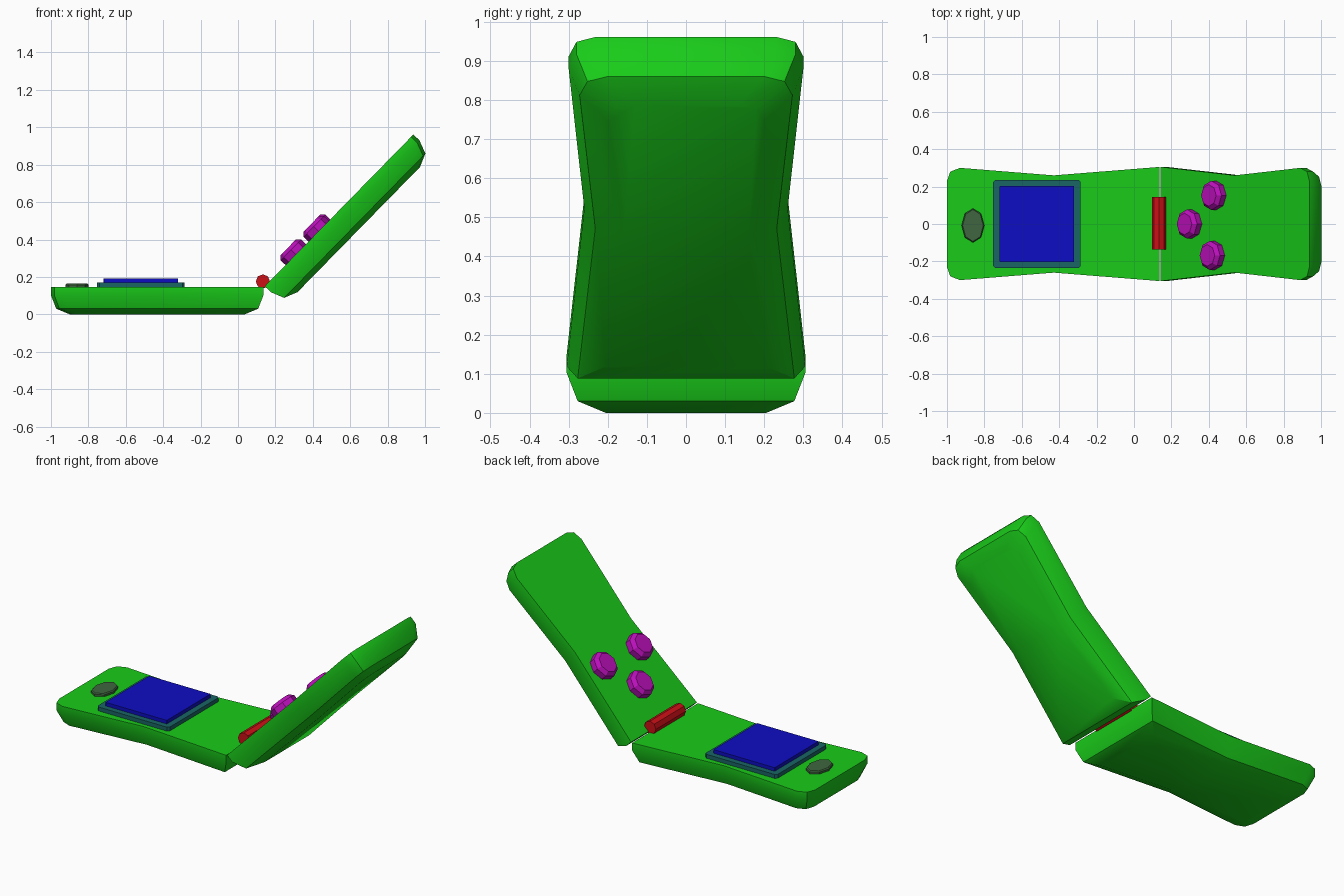
import bpy, bmesh
from math import radians, pi, cos, sin
from mathutils import Matrix

if "Cube" in bpy.data.objects:
    bpy.data.objects.remove(bpy.data.objects["Cube"])

LENGTH = 1.136
base_frame = Matrix.Translation((0.136, 0, 0.147)) @ Matrix.Rotation(pi, 4, 'Z')
lid_frame = Matrix.Translation((0.143, 0, 0.150)) @ Matrix.Rotation(radians(-45.6), 4, 'Y')


def material(name, rgb):
    m = bpy.data.materials.new(name)
    m.diffuse_color = (*rgb, 1)
    m.use_nodes = True
    m.node_tree.nodes["Principled BSDF"].inputs["Base Color"].default_value = m.diffuse_color
    return m


green = material("green_plastic", (0.01, 0.6, 0.01))
teal = material("teal_frame", (0.01, 0.13, 0.13))
blue = material("blue_glass", (0.004, 0.004, 0.55))
red = material("red_hinge", (0.6, 0.005, 0.008))
magenta = material("magenta_buttons", (0.5, 0.005, 0.5))
dark = material("dark_speaker", (0.05, 0.13, 0.05))


def loft(name, rings, mat, frame=Matrix(), smooth=False):
    """Skin a stack of equal-length closed rings and cap both ends."""
    bm = bmesh.new()
    loops = [[bm.verts.new(p) for p in ring] for ring in rings]
    n = len(loops[0])
    for a, b in zip(loops, loops[1:]):
        for i in range(n):
            j = (i + 1) % n
            bm.faces.new((a[i], a[j], b[j], b[i]))
    bm.faces.new(loops[0])
    bm.faces.new(loops[-1])
    bmesh.ops.recalc_face_normals(bm, faces=bm.faces)
    me = bpy.data.meshes.new(name)
    bm.to_mesh(me)
    bm.free()
    ob = bpy.data.objects.new(name, me)
    bpy.context.collection.objects.link(ob)
    ob.matrix_world = frame
    me.materials.append(mat)
    if smooth:
        bpy.ops.object.select_all(action='DESELECT')
        ob.select_set(True)
        bpy.context.view_layer.objects.active = ob
        bpy.ops.object.shade_smooth_by_angle(angle=radians(30))
    return ob


def shell(name, frame):
    """Waisted half shell: square at the hinge, chamfered at the far end."""
    side = [(0, 0.305), (0.565, 0.26), (LENGTH - 0.07, 0.30),
            (LENGTH - 0.018, 0.28), (LENGTH, 0.23)]
    outline = side + [(x, -y) for x, y in reversed(side)]

    def ring(z, inset):
        k = (LENGTH - 2 * inset) / LENGTH
        return [(inset + x * k, y - inset * (1 if y > 0 else -1), z) for x, y in outline]
    return loft(name, [ring(0, 0), ring(-0.045, 0), ring(-0.117, 0.028),
                       ring(-0.147, 0.1)], green, frame, True)


def button(name, x, y, rx, ry, height, bevel, mat, frame):
    """Octagonal button with a chamfered top."""
    def ring(z, inset):
        angles = [i * pi / 4 for i in range(8)]
        return [(x + (rx - inset) * cos(a), y + (ry - inset) * sin(a), z) for a in angles]
    loft(name, [ring(-0.01, 0), ring(height - bevel, 0), ring(height, bevel)], mat, frame)


def plate(name, x0, x1, h, z0, z1, c, mat):
    """Rectangular plate with clipped corners."""
    out = [(x0 + c, -h), (x1 - c, -h), (x1, -h + c), (x1, h - c),
           (x1 - c, h), (x0 + c, h), (x0, h - c), (x0, -h + c)]
    loft(name, [[(x, y, z) for x, y in out] for z in (z0, z1)], mat)


# Two halves of the case
shell("base_shell", base_frame)
shell("lid_shell", lid_frame)

# Screen with its surround
plate("screen_frame", -0.753, -0.285, 0.236, 0.14, 0.170, 0.012, teal)
plate("screen", -0.718, -0.320, 0.203, 0.16, 0.191, 0.002, blue)

# Speaker disc near the far end of the base
button("speaker", 0.997, 0.008, 0.061, 0.091, 0.017, 0.006, dark, base_frame)

# Three lid buttons
for i, (u, v) in enumerate([(0.237, 0.0), (0.423, 0.153), (0.412, -0.168)]):
    button(f"button_{i + 1}", u, v, 0.078, 0.078, 0.056, 0.02, magenta, lid_frame)

# Hinge barrel
bpy.ops.mesh.primitive_cylinder_add(vertices=8, radius=0.038, depth=0.28,
                                    location=(0.133, 0.004, 0.176),
                                    rotation=(pi / 2, 0, 0))
hinge = bpy.context.object
hinge.name = "hinge_barrel"
hinge.data.materials.append(red)
